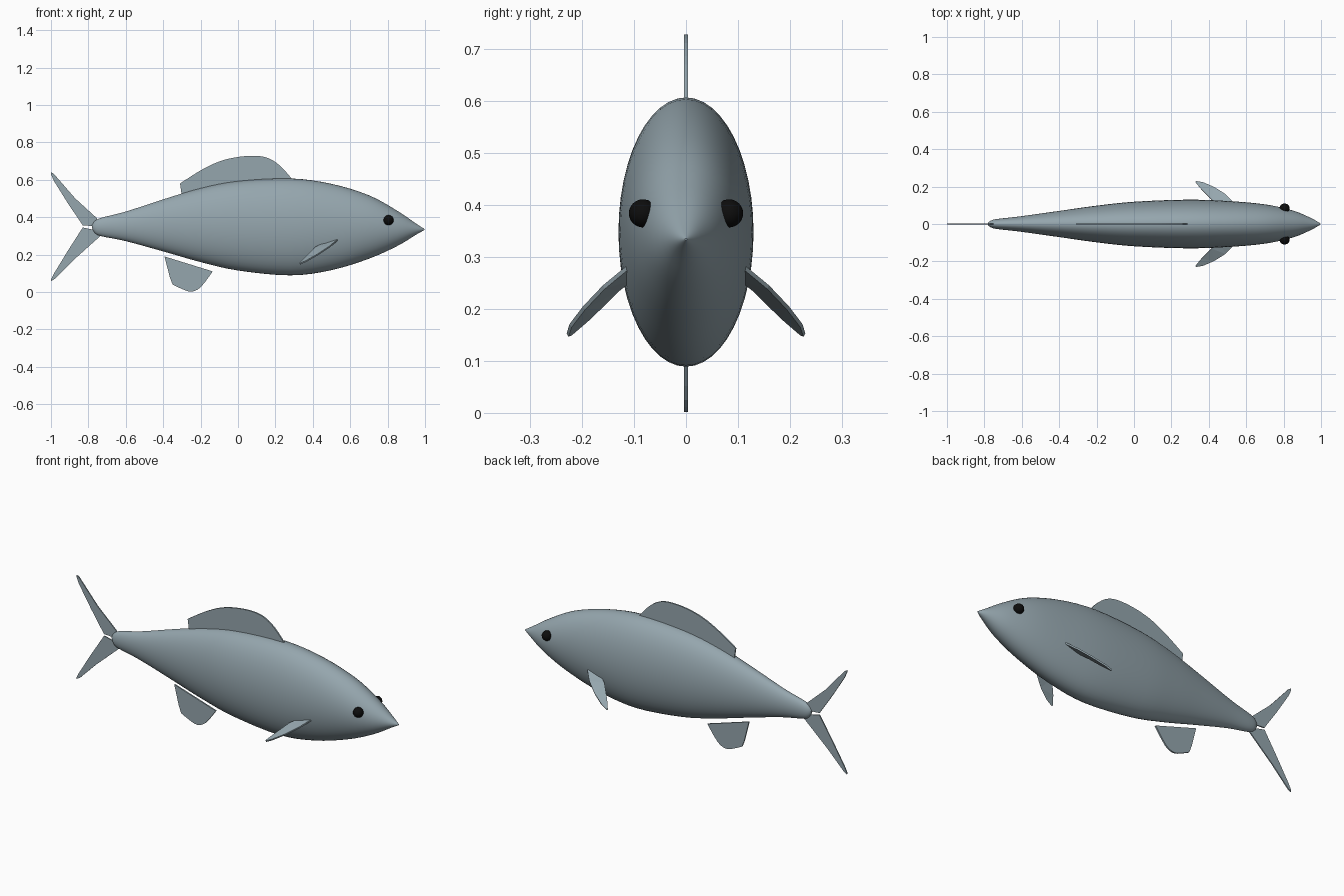
import bpy, bmesh, math
from mathutils import Vector

cube = bpy.data.objects.get("Cube")
if cube:
    bpy.data.objects.remove(cube, do_unlink=True)


def material(name, color, rough):
    m = bpy.data.materials.new(name)
    m.use_nodes = True
    m.diffuse_color = (*color, 1)
    node = m.node_tree.nodes["Principled BSDF"]
    node.inputs["Base Color"].default_value = (*color, 1)
    node.inputs["Roughness"].default_value = rough
    return m


skin = material("blue grey skin", (0.30, 0.38, 0.42), 0.6)
black = material("black eye", (0.004, 0.004, 0.004), 0.5)


def add_object(name, bm, mat):
    bmesh.ops.recalc_face_normals(bm, faces=bm.faces)
    mesh = bpy.data.meshes.new(name)
    bm.to_mesh(mesh)
    bm.free()
    mesh.materials.append(mat)
    obj = bpy.data.objects.new(name, mesh)
    bpy.context.collection.objects.link(obj)
    return obj


def smooth(obj):
    bpy.ops.object.select_all(action='DESELECT')
    obj.select_set(True)
    bpy.context.view_layer.objects.active = obj
    bpy.ops.object.shade_smooth_by_angle(angle=math.radians(40))


def spline(points, steps):
    """Smooth curve through the given points."""
    pts = [Vector(p) for p in points]
    out = []
    for i in range(len(pts) - 1):
        b, c = pts[i], pts[i + 1]
        a = pts[i - 1] if i else b
        d = pts[i + 2] if i + 2 < len(pts) else c
        for s in range(steps):
            t = s / steps
            out.append(0.5 * (2 * b + (c - a) * t + (2 * a - 5 * b + 4 * c - d) * t ** 2
                              + (3 * b - a - 3 * c + d) * t ** 3))
    return out + [pts[-1]]


# Body: elliptical rings along x, each given as x, top, bottom, half width
stations = [(-0.78, 0.36, 0.34, 0.006), (-0.765, 0.38, 0.315, 0.018),
            (-0.73, 0.397, 0.298, 0.027), (-0.6, 0.43, 0.272, 0.042),
            (-0.4, 0.495, 0.217, 0.070), (-0.2, 0.555, 0.160, 0.098),
            (0.0, 0.593, 0.115, 0.119), (0.28, 0.607, 0.089, 0.130),
            (0.5, 0.578, 0.117, 0.123), (0.7, 0.517, 0.178, 0.105),
            (0.85, 0.435, 0.245, 0.072), (0.95, 0.367, 0.305, 0.030),
            (0.998, 0.336, 0.332, 0.002)]
SIDES = 48
bm = bmesh.new()
rings = []
for x, top, bottom, wide in spline(stations, 4):
    ring = []
    for k in range(SIDES):
        a = math.tau * k / SIDES
        ring.append(bm.verts.new((x, wide * math.cos(a),
                                  (top + bottom) / 2 + (top - bottom) / 2 * math.sin(a))))
    rings.append(ring)
for r, s in zip(rings, rings[1:]):
    for k in range(SIDES):
        n = (k + 1) % SIDES
        bm.faces.new((r[k], r[n], s[n], s[k]))
bm.faces.new(rings[0])
bm.faces.new(rings[-1])
smooth(add_object("body", bm, skin))


# Fins: thin plates cut to an outline
def fin(name, outline, thickness=0.008):
    bm = bmesh.new()
    bm.faces.new([bm.verts.new(p) for p in outline])
    bmesh.ops.triangulate(bm, faces=bm.faces)
    obj = add_object(name, bm, skin)
    mod = obj.modifiers.new("thickness", 'SOLIDIFY')
    mod.thickness = thickness
    mod.offset = 0
    return obj


def upright(points):
    return [(p[0], 0, p[1]) for p in points]


dorsal_edge = spline([(-0.31, 0.58), (-0.2, 0.65), (-0.1, 0.698), (0.0, 0.722),
                      (0.1, 0.728), (0.17, 0.712), (0.23, 0.67), (0.29, 0.603)], 3)
fin("dorsal_fin", upright([(-0.3, 0.51)] + dorsal_edge + [(0.2, 0.57), (0.0, 0.56)]))

anal_edge = spline([(-0.135, 0.11), (-0.2, 0.025), (-0.25, 0.002),
                    (-0.295, 0.014), (-0.35, 0.04)], 3)
fin("anal_fin", upright(anal_edge + [(-0.365, 0.08), (-0.393, 0.19)]))

fin("upper_tail_fin", upright([(-1.0, 0.64), (-0.985, 0.632), (-0.87, 0.5), (-0.755, 0.395),
                               (-0.745, 0.37), (-0.78, 0.353), (-0.83, 0.356), (-0.91, 0.475),
                               (-0.985, 0.595), (-1.0, 0.63)]), 0.006)
fin("lower_tail_fin", upright([(-1.0, 0.058), (-0.98, 0.07), (-0.88, 0.17), (-0.735, 0.3),
                               (-0.74, 0.32), (-0.785, 0.335), (-0.83, 0.345), (-0.91, 0.22),
                               (-0.985, 0.097), (-1.0, 0.066)]), 0.006)

# Paired pectoral fins and eyes
pectoral = [(0.535, 0.112, 0.28), (0.49, 0.158, 0.242), (0.43, 0.196, 0.202),
            (0.37, 0.222, 0.168), (0.333, 0.228, 0.15), (0.33, 0.222, 0.152),
            (0.36, 0.185, 0.184), (0.415, 0.13, 0.238), (0.46, 0.1, 0.262)]
for side, sign in (("left", 1), ("right", -1)):
    fin(side + "_pectoral_fin" if sign > 0 else "right_pectoral_fin",
        [(x, sign * y, z) for x, y, z in pectoral])
for side, sign in (("back", 1), ("front", -1)):
    bm = bmesh.new()
    bmesh.ops.create_uvsphere(bm, u_segments=24, v_segments=16, radius=0.027)
    bmesh.ops.translate(bm, verts=bm.verts, vec=(0.805, sign * 0.083, 0.384))
    smooth(add_object(side + "_eye", bm, black))
